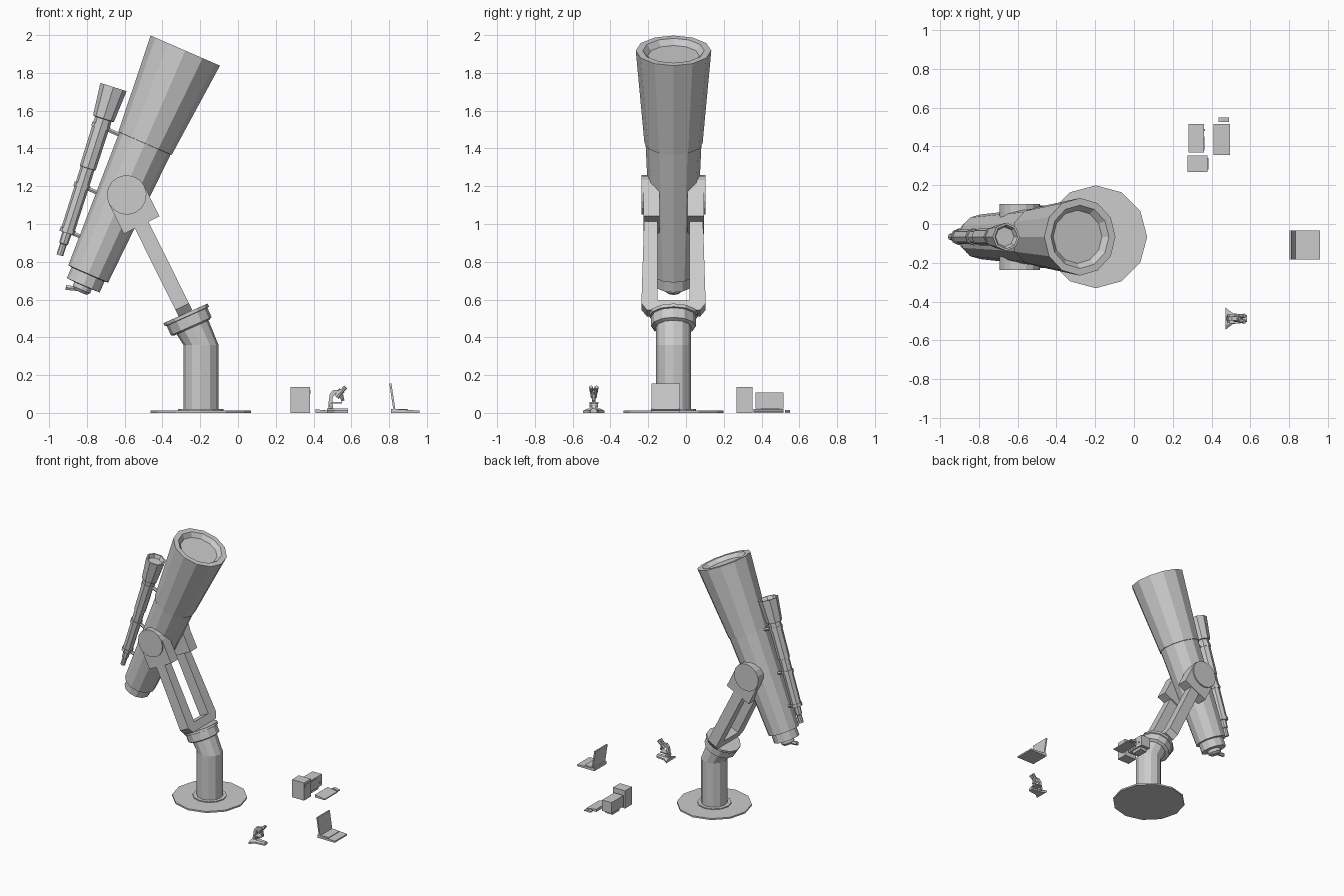
import bpy, bmesh, math
from mathutils import Matrix, Vector

if "Cube" in bpy.data.objects:
    bpy.data.objects.remove(bpy.data.objects["Cube"])

Y0 = -0.066                      # centre plane of the telescope
TUBE, FORK, FIND = math.radians(23.5), math.radians(-26.4), math.radians(17.7)


def frame(x, y, z, tilt=0.0):
    return Matrix.Translation((x, y, z)) @ Matrix.Rotation(tilt, 4, 'Y')


def finish(name, bm, mat=Matrix()):
    bmesh.ops.transform(bm, matrix=mat, verts=bm.verts)
    bmesh.ops.recalc_face_normals(bm, faces=bm.faces)
    me = bpy.data.meshes.new(name)
    bm.to_mesh(me)
    bm.free()
    ob = bpy.data.objects.new(name, me)
    bpy.context.collection.objects.link(ob)
    return ob


def skin(name, rings, mat=Matrix()):
    """Bridge a list of point rings and cap both ends."""
    bm = bmesh.new()
    vs = [[bm.verts.new(p) for p in r] for r in rings]
    n = len(rings[0])
    for a, b in zip(vs, vs[1:]):
        for i in range(n):
            j = (i + 1) % n
            bm.faces.new((a[i], a[j], b[j], b[i]))
    bm.faces.new(vs[0][::-1])
    bm.faces.new(vs[-1])
    return finish(name, bm, mat)


def circle(r, n, z=0.0):
    return [Vector((r * math.cos(math.tau * i / n), r * math.sin(math.tau * i / n), z)) for i in range(n)]


def lathe(name, prof, mat, n=12):
    return skin(name, [circle(r, n, z) for r, z in prof], mat)


def prism(name, pts, y1, y2, mat=Matrix()):
    """Extrude an xz outline along y."""
    return skin(name, [[(x, y, z) for x, z in pts] for y in (y1, y2)], mat)


def box(name, x1, x2, y1, y2, z1, z2, mat=Matrix()):
    return prism(name, [(x1, z1), (x2, z1), (x2, z2), (x1, z2)], y1, y2, mat)


def rod(name, a, b, r, n=6, r2=None):
    a, b = Vector(a), Vector(b)
    m = Matrix.Translation(a) @ (b - a).to_track_quat('Z', 'Y').to_matrix().to_4x4()
    return lathe(name, [(r, 0), (r2 or r, (b - a).length)], m, n)


# Base plate and bent post
lathe("base_plate", [(.265, 0), (.265, .012), (.12, .013), (.12, .02)], frame(-.197, Y0, 0))
post = [(-.196, .012, 0), (-.196, .36, 0), (-.245, .462, FORK)]
skin("post", [[frame(x, Y0, z, t) @ p for p in circle(.093, 12)] for x, z, t in post])

# Collar under the fork
fork = frame(-.278, Y0, .527, math.radians(-24))
lathe("collar", [(.1, -.083), (.118, -.075), (.118, -.02), (.128, -.018), (.128, 0)], fork)

# U-shaped fork, outline in the local yz plane
fork = frame(-.278, Y0, .527, FORK)
half = [(.14, 0), (.17, .04), (.155, .56), (.085, .56), (.085, .06)]
outline = half + [(-y, s) for y, s in reversed(half)]
skin("fork", [[(x, y, s) for y, s in outline] for x in (-.04, .04)], fork)

# Round-topped pivot blocks on both fork arms
arc = [(.105 * math.cos(math.pi * i / 8), .70 + .105 * math.sin(math.pi * i / 8)) for i in range(9)]
for side, tag in ((1, "back"), (-1, "front")):
    prism("pivot_block_" + tag, [(-.105, .522), (.105, .522)] + arc, side * .075, side * .16, fork)
    cap = fork @ Matrix.Translation((0, side * .15, .70)) @ Matrix.Rotation(-side * math.pi / 2, 4, 'X')
    lathe("pivot_cap_" + tag, [(.105, 0), (.105, .02)], cap, 16)

# Main tube: recessed lens, flared hood, tapered body, rear ring
tube = frame(-.279, Y0, 1.918, TUBE)
lathe("main_tube", [(.137, -.03), (.163, 0), (.2, 0), (.154, -.535), (.148, -.536), (.115, -1.289),
                    (.095, -1.292), (.095, -1.355), (.05, -1.357), (.05, -1.38), (.035, -1.395)], tube)
rod("focus_lever", (-.835, Y0, .655), (-.912, Y0, .664), .012, 6, .015)

# Finder scope with its brackets
finder = frame(-.659, Y0, 1.725, FIND)
lathe("finder_scope", [(.05, -.025), (.062, 0), (.073, 0), (.058, -.175), (.046, -.178), (.044, -.45),
                       (.038, -.452), (.037, -.80), (.026, -.802), (.024, -.87), (.018, -.875),
                       (.018, -.935)], finder, 8)
for i, (t, r) in enumerate(((.22, .05), (.55, .044), (.80, .042))):
    lathe(f"finder_ring_{i}", [(r, -t - .012), (r, -t + .012)], finder, 8)
    p = finder @ Vector((0, 0, -t))
    rod(f"finder_bracket_{i}", p, p + Vector((.14, 0, -.061)), .012)

# Laptop
prism("laptop_base", [(.81, 0), (.96, 0), (.96, .012), (.81, .022)], -.183, -.033)
prism("laptop_screen", [(.822, .02), (.833, .02), (.812, .155), (.801, .155)], -.183, -.033)
box("laptop_keys", .845, .90, -.173, -.043, .01, .021)

# Desktop computer: tower, monitor, keyboard and mouse
box("computer_tower", .277, .38, .268, .352, 0, .137)
box("tower_drive", .375, .383, .28, .34, .1, .12)
box("monitor_stand", .29, .35, .40, .49, 0, .025)
box("monitor_body", .28, .36, .368, .515, .022, .107)
box("monitor_screen", .355, .364, .378, .45, .034, .098)
box("monitor_button", .355, .366, .48, .49, .05, .06)
prism("keyboard", [(.41, 0), (.495, 0), (.495, .008), (.41, .02)], .357, .515)
prism("mouse", [(.435, 0), (.49, 0), (.49, .008), (.45, .016), (.435, .01)], .525, .55)

# Microscope: splayed foot, curved arm, stage, head, twin eyepieces
MY = -.488
foot = [(.472, .057), (.51, .028), (.583, .018)]
plan = [(x, y) for x, y in foot] + [(x, -y) for x, y in reversed(foot)]
skin("microscope_foot", [[(x, MY + y * k, z) for x, y in plan] for z, k in ((0, 1), (.012, 1), (.022, .6))])
prism("microscope_arm", [(.478, .02), (.505, .02), (.5, .05), (.502, .085), (.518, .105), (.545, .105),
                         (.54, .122), (.505, .122), (.486, .1), (.48, .06)], MY - .01, MY + .01)
box("microscope_stage", .495, .55, MY - .024, MY + .024, .05, .058)
rod("microscope_head", (.52, MY, .085), (.55, MY, .12), .017, 8)
rod("microscope_lens", (.545, MY, .095), (.556, MY, .063), .012, 8, .008)
for s in (-1, 1):
    rod("microscope_eyepiece", (.54, MY + s * .01, .105), (.57, MY + s * .015, .137), .01, 8, .011)
    rod("microscope_knob", (.493, MY + s * .008, .04), (.493, MY + s * .022, .04), .011, 8)
